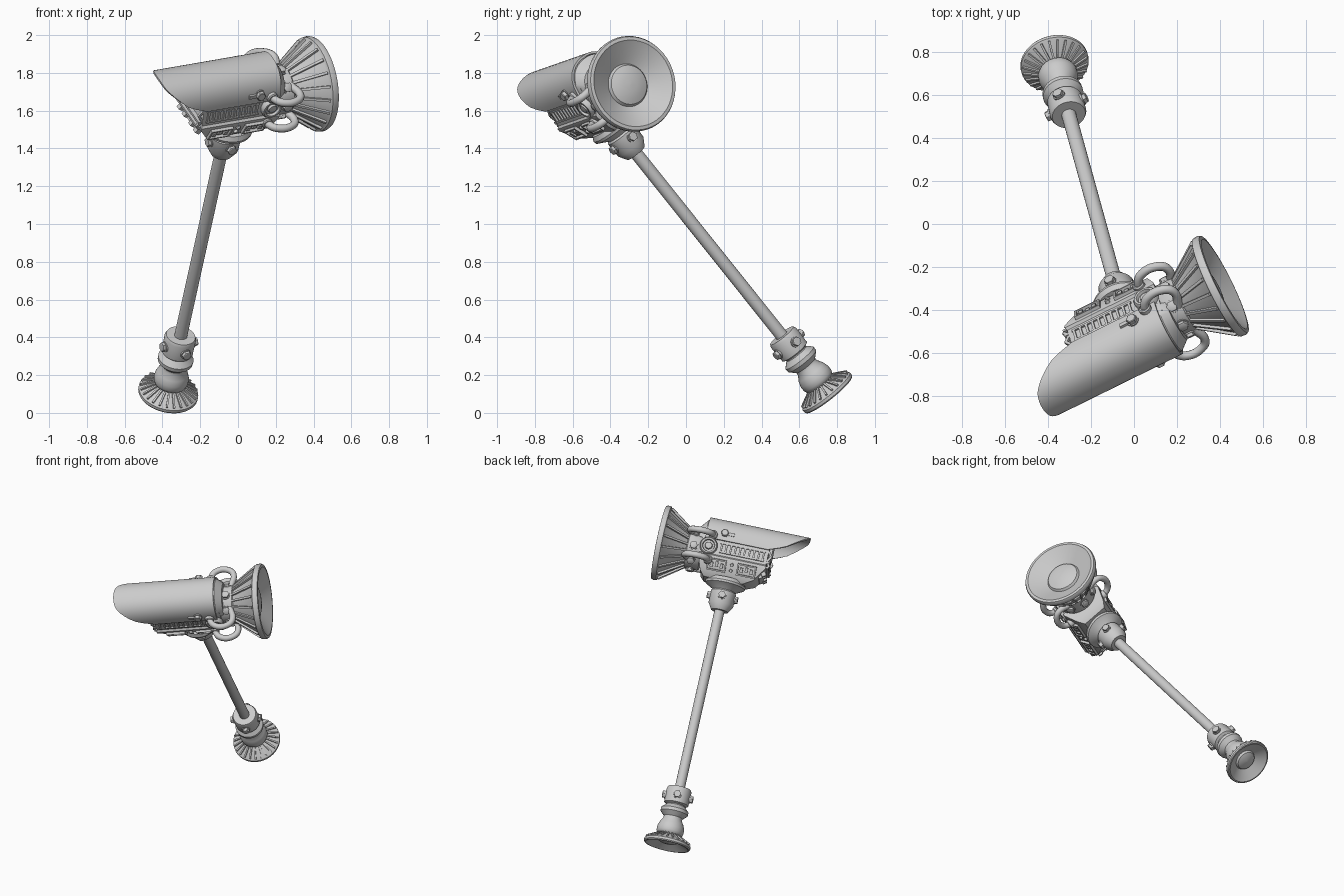
import bpy, bmesh, math
from mathutils import Vector, Matrix

if "Cube" in bpy.data.objects:
    bpy.data.objects.remove(bpy.data.objects["Cube"])

# Local frame: z runs up the pole, +x toward the dish; tilted into the world at the end
Z = Vector((0.170, -0.615, 0.770)).normalized()
X = Vector((0.886, 0.437, 0.152))
X = (X - Z * X.dot(Z)).normalized()
Y = Z.cross(X)
TILT = Matrix.Translation((-0.37, 0.75, 0.105)) @ Matrix((X, Y, Z)).transposed().to_4x4()
DISH_Z = 2.03
ALONG_X = Matrix.Translation((0, 0, DISH_Z)) @ Matrix.Rotation(math.pi / 2, 4, 'Y')


def finish(name, bm, angle=35):
    bmesh.ops.recalc_face_normals(bm, faces=bm.faces)
    for f in bm.faces:
        f.smooth = True
    for e in bm.edges:
        e.smooth = len(e.link_faces) == 2 and e.calc_face_angle(0) < math.radians(angle)
    me = bpy.data.meshes.new(name)
    bm.to_mesh(me)
    bm.free()
    me.transform(TILT)
    ob = bpy.data.objects.new(name, me)
    bpy.context.collection.objects.link(ob)
    return ob


def loft(bm, rings, closed=True, caps=True):
    rows = [[bm.verts.new(p) for p in r] for r in rings]
    n = len(rows[0])
    for a, b in zip(rows, rows[1:]):
        for i in range(n if closed else n - 1):
            j = (i + 1) % n
            bm.faces.new((a[i], a[j], b[j], b[i]))
    if caps:
        bm.faces.new(rows[0])
        bm.faces.new(rows[-1])


def lathe(bm, profile, m=Matrix(), n=40):
    # profile of (radius, height) turned about z, then moved by m
    loft(bm, [[m @ Vector((r * math.cos(2 * math.pi * i / n), r * math.sin(2 * math.pi * i / n), h))
               for i in range(n)] for r, h in profile])


def box(bm, center, size, rot=Matrix()):
    m = Matrix.Translation(center) @ rot.to_4x4() @ Matrix.Diagonal((*size, 1))
    bmesh.ops.create_cube(bm, size=1, matrix=m)


def stud(bm, loc, normal, r=0.027, h=0.028, n=6):
    # washer and hexagon head
    m = Matrix.Translation(loc) @ Vector(normal).to_track_quat('Z', 'Y').to_matrix().to_4x4()
    lathe(bm, [(r * 1.15, -0.015), (r * 1.15, h * 0.25)], m, 16)
    lathe(bm, [(r, 0), (r, h * 0.9), (r * 0.85, h)], m, n)


def ribs(bm, count, p0, p1, m=Matrix(), width=0.011, height=0.014):
    # thin bars on a cone between two (radius, height) points
    d = Vector((p1[0] - p0[0], 0, p1[1] - p0[1]))
    slope = Matrix.Rotation(-math.atan2(d.z, d.x), 4, 'Y')
    mid = Matrix.Translation(((p0[0] + p1[0]) / 2, 0, (p0[1] + p1[1]) / 2))
    for i in range(count):
        turn = Matrix.Rotation(2 * math.pi * i / count, 4, 'Z')
        bmesh.ops.create_cube(bm, size=1, matrix=m @ turn @ mid @ slope @ Matrix.Diagonal((d.length, width, height, 1)))


# Wall base: hollow-faced disc, bulb, flange and collar
bm = bmesh.new()
lathe(bm, [(0.002, 0.004), (0.045, 0.01), (0.064, 0.018), (0.072, 0.032), (0.128, 0.0), (0.146, -0.012),
           (0.155, -0.011), (0.16, -0.004), (0.16, 0.012), (0.15, 0.02), (0.075, 0.062), (0.086, 0.072),
           (0.092, 0.088), (0.092, 0.115), (0.082, 0.145), (0.064, 0.175), (0.064, 0.19), (0.094, 0.22),
           (0.095, 0.242), (0.066, 0.27), (0.066, 0.276), (0.083, 0.285), (0.085, 0.38), (0.078, 0.395), (0.03, 0.395)])
finish("wall_base", bm)
bm = bmesh.new()
ribs(bm, 24, (0.078, 0.062), (0.152, 0.021), width=0.01, height=0.016)
finish("wall_base_ribs", bm)

# Pole and upper mount
bm = bmesh.new()
lathe(bm, [(0.034, 0.38), (0.034, 1.68)], n=24)
finish("pole", bm)
bm = bmesh.new()
lathe(bm, [(0.03, 1.65), (0.058, 1.65), (0.085, 1.695), (0.087, 1.78), (0.078, 1.79), (0.082, 1.795),
           (0.135, 1.825), (0.138, 1.84), (0.125, 1.865), (0.05, 1.87)])
finish("upper_mount", bm)
bm = bmesh.new()
for z in (0.335, 1.745):
    for k in range(4):
        a = k * math.pi / 2
        d = Vector((math.cos(a), math.sin(a), 0))
        stud(bm, d * 0.082 + Vector((0, 0, z)), d, 0.025, 0.024)
finish("collar_bolts", bm)

# The whole camera head sits slightly toward the dish side
TILT = TILT @ Matrix.Translation((0.012, 0, 0))

# Camera body: stacked rectangles (z, x front, x rear, half width)
bm = bmesh.new()
loft(bm, [[(f, -w, z), (r, -w, z), (r, w, z), (f, w, z)] for z, f, r, w in
          ((1.845, -0.13, 0.14, 0.085), (1.88, -0.2, 0.17, 0.115), (1.97, -0.265, 0.2, 0.15),
           (1.985, -0.265, 0.2, 0.15), (1.995, -0.26, 0.2, 0.138), (2.15, -0.26, 0.2, 0.122))])
finish("camera_body", bm)


# Sunshield with a slanted front cut
def arc(a, b, base, n=24):
    pts = []
    for i in range(n + 1):
        t = math.pi * i / n
        c, s = math.cos(t), math.sin(t)
        pts.append((a * math.copysign(abs(c) ** 0.88, c), base + b * s ** 0.88))
    return pts


def front_x(z):
    knots = [(2.1, -0.25), (2.14, -0.36), (2.2, -0.44), (2.24, -0.492), (2.27, -0.515)]
    for (z0, x0), (z1, x1) in zip(knots, knots[1:]):
        if z <= z1:
            return x0 + (x1 - x0) * (z - z0) / (z1 - z0)
    return knots[-1][1]


bm = bmesh.new()
outer = arc(0.142, 0.16, 2.1)
loft(bm, [[(front_x(z), y, z) for y, z in outer], [(-0.15, y, z) for y, z in outer],
          [(0.18, y, z) for y, z in outer]], closed=False, caps=False)
shield = finish("sunshield", bm)
mod = shield.modifiers.new("thickness", 'SOLIDIFY')
mod.thickness, mod.offset = 0.012, 0
# Inner barrel and its tapered rear cap
bm = bmesh.new()
loft(bm, [[(x, y, z) for y, z in arc(a, b, 2.1)] for x, a, b in
          ((-0.24, 0.12, 0.13), (0.14, 0.135, 0.15), (0.185, 0.135, 0.15), (0.225, 0.11, 0.1))])
finish("inner_barrel", bm)

# Front face: lens, frame bars and struts
bm = bmesh.new()
lathe(bm, [(0.002, -0.265), (0.045, -0.268), (0.06, -0.28), (0.072, -0.28), (0.075, -0.23)],
      Matrix.Translation((0, 0, 0.08)) @ ALONG_X, 32)
finish("lens", bm)
bm = bmesh.new()
for z in (2.015, 1.98):
    box(bm, (-0.27, 0, z), (0.025, 0.27, 0.014))
box(bm, (-0.235, 0, 1.925), (0.03, 0.17, 0.03), Matrix.Rotation(0.6, 3, 'Y'))
for s in (1, -1):
    for k, t in enumerate((0.6, -0.6, 0.6)):
        box(bm, (-0.272, s * 0.125, 2.005 + k * 0.035), (0.014, 0.012, 0.045), Matrix.Rotation(t, 3, 'Y'))
    for y in (0.04, 0.1):
        box(bm, (-0.25, s * y, 1.945), (0.03, 0.028, 0.05), Matrix.Rotation(0.6, 3, 'Y'))
finish("front_frame", bm)

# Side panels: slotted strip above, two instrument boxes and studs below
bm = bmesh.new()
details = bmesh.new()
for s in (1, -1):
    up = Matrix.Rotation(s * math.radians(6), 3, 'X')
    low = Matrix.Rotation(-s * math.radians(21), 3, 'X')
    for z in (2.018, 2.082):
        box(bm, (-0.085, s * (0.1385 - (z - 2.0) * 0.1), z), (0.31, 0.016, 0.01), up)
    for k in range(10):
        box(bm, (-0.23 + k * 0.032, s * 0.134, 2.05), (0.012, 0.016, 0.062), up)
    for x in (-0.14, 0.065):
        for dx, dz, w, h in ((0, 0.034, 0.13, 0.01), (0, -0.034, 0.13, 0.01), (-0.06, 0, 0.01, 0.07),
                             (0.06, 0, 0.01, 0.07)):
            box(bm, (x + dx, s * (0.136 + dz * 0.38), 1.928 + dz), (w, 0.028, h), low)
        for k in range(3):
            box(details, (x - 0.034 + k * 0.034, s * 0.136, 1.926 + 0.008 * (k % 2)), (0.02, 0.022, 0.034), low)
    for z in (1.91, 1.948):
        stud(details, (-0.037, s * (0.128 + (z - 1.91) * 0.38), z), (0, s, -0.38), 0.011, 0.014, 12)
finish("side_panels", bm)
finish("panel_details", details)

# Round side knobs
bm = bmesh.new()
for s in (1, -1):
    m = Matrix.Translation((0.145, s * 0.12, 2.045)) @ Matrix.Rotation(-s * math.pi / 2, 4, 'X')
    lathe(bm, [(0.06, 0), (0.06, 0.03), (0.053, 0.04), (0.042, 0.04), (0.038, 0.026), (0.026, 0.026),
               (0.022, 0.038), (0.002, 0.04)], m, 28)
finish("side_knobs", bm)

# Rear neck and bolts, plus clamps on the sunshield
bm = bmesh.new()
lathe(bm, [(0.1, 0.18), (0.128, 0.19), (0.134, 0.2), (0.134, 0.285), (0.124, 0.295), (0.1, 0.3)], ALONG_X)
finish("rear_neck", bm)
bm = bmesh.new()
for k in range(8):
    a = k * math.pi / 4
    d = Vector((0, math.cos(a), math.sin(a)))
    stud(bm, d * 0.131 + Vector((0.245, 0, DISH_Z)), d, h=0.022)
for s in (1, -1):
    stud(bm, (0.055, s * 0.138, 2.15), (0, s, 0.1), 0.026, 0.028)
    box(bm, (0.03, s * 0.142, 2.15), (0.08, 0.02, 0.022))
finish("neck_bolts", bm)

# Rear dish with ribs
bm = bmesh.new()
lathe(bm, [(0.1, 0.28), (0.122, 0.285), (0.235, 0.445), (0.253, 0.452), (0.256, 0.475), (0.25, 0.488),
           (0.232, 0.49), (0.205, 0.474), (0.115, 0.424), (0.105, 0.44), (0.075, 0.45), (0.04, 0.456),
           (0.002, 0.458)], ALONG_X, 48)
finish("rear_dish", bm)
bm = bmesh.new()
ribs(bm, 20, (0.126, 0.287), (0.24, 0.447), ALONG_X, 0.014, 0.02)
finish("dish_ribs", bm)

# Bent pipes from body to neck, two per side, with end sleeves
bm = bmesh.new()
for s in (1, -1):
    for label, z in (("upper", 2.125), ("lower", 1.95)):
        cu = bpy.data.curves.new("pipe", 'CURVE')
        cu.dimensions = '3D'
        cu.bevel_depth, cu.bevel_resolution, cu.resolution_u, cu.use_fill_caps = 0.021, 3, 6, True
        sp = cu.splines.new('BEZIER')
        path = ((0.13, 0.11), (0.137, 0.172), (0.175, 0.208), (0.25, 0.208), (0.287, 0.172), (0.27, 0.08))
        sp.bezier_points.add(len(path) - 1)
        for p, (x, y) in zip(sp.bezier_points, path):
            p.co = (x, s * y, z)
            p.handle_left_type = p.handle_right_type = 'AUTO'
        cu.transform(TILT)
        ob = bpy.data.objects.new(f"pipe_{label}_{'left' if s > 0 else 'right'}", cu)
        bpy.context.collection.objects.link(ob)
        m = Matrix.Translation((0.13, s * 0.12, z)) @ Matrix.Rotation(-s * math.pi / 2, 4, 'X')
        lathe(bm, [(0.03, 0), (0.03, 0.04), (0.024, 0.045)], m, 16)
finish("pipe_sleeves", bm)
